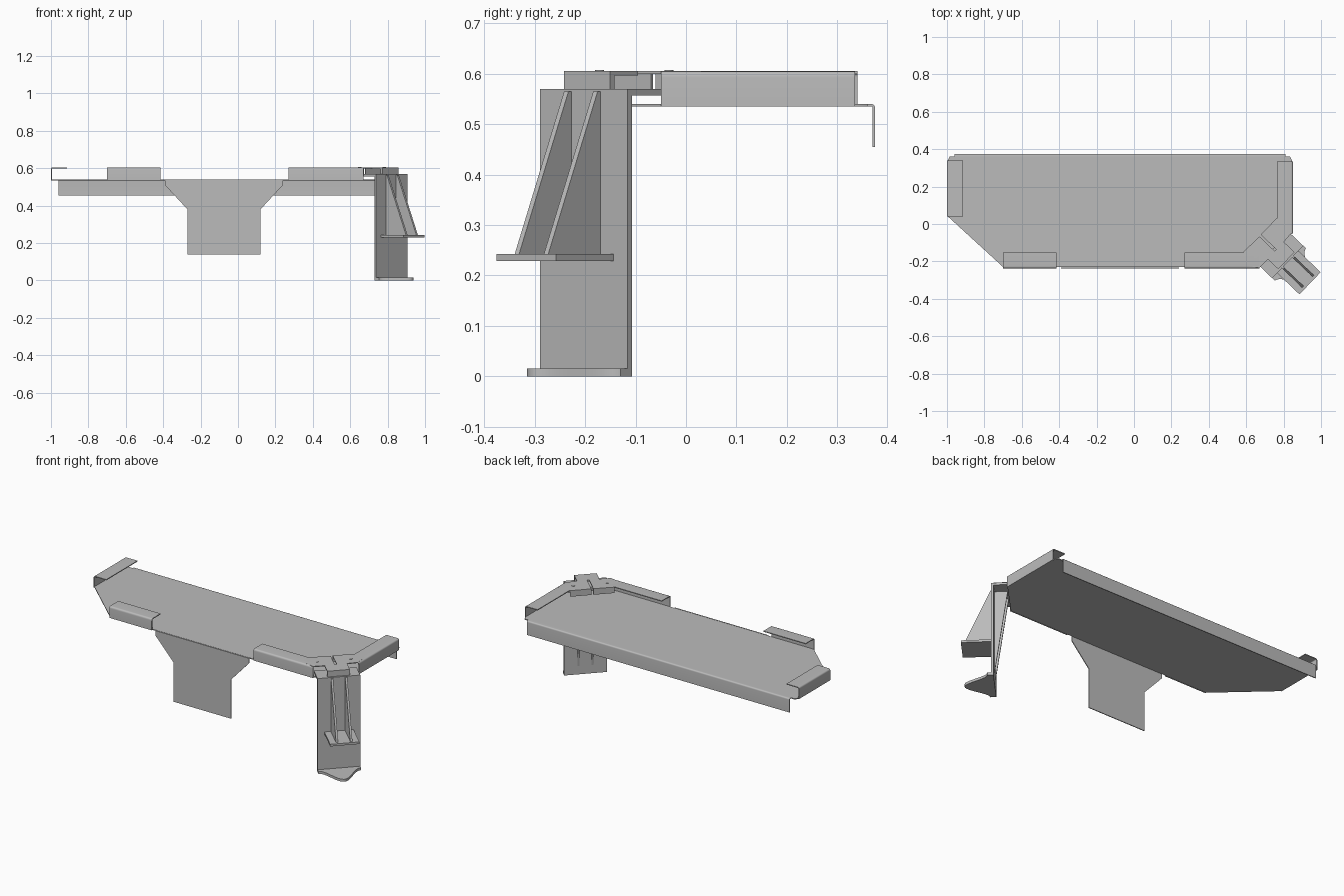
import bpy, bmesh, math
from mathutils import Vector

cube = bpy.data.objects.get("Cube")
if cube:
    bpy.data.objects.remove(cube)

steel = bpy.data.materials.new("plain_grey")
steel.use_nodes = True
GREY = (0.5, 0.5, 0.5, 1)
steel.diffuse_color = GREY
steel.node_tree.nodes["Principled BSDF"].inputs["Base Color"].default_value = GREY

SHEET = 0.005
# corner frame: T runs along the post face, N points outward
C = Vector((0.822, -0.203, 0))
ANG = math.radians(46.3)
T = Vector((math.cos(ANG), math.sin(ANG), 0))
N = Vector((math.sin(ANG), -math.cos(ANG), 0))
UP = Vector((0, 0, 1))


def P(t, n, z=0):
    return C + T * t + N * n + UP * z


def finish(name, bm):
    bmesh.ops.recalc_face_normals(bm, faces=bm.faces)
    me = bpy.data.meshes.new(name)
    bm.to_mesh(me)
    bm.free()
    me.materials.append(steel)
    ob = bpy.data.objects.new(name, me)
    bpy.context.collection.objects.link(ob)
    bpy.ops.object.select_all(action="DESELECT")
    ob.select_set(True)
    bpy.context.view_layer.objects.active = ob
    bpy.ops.object.shade_smooth_by_angle(angle=math.radians(35))
    return ob


def prism(name, pts, depth):
    """Extrude a flat outline along a vector."""
    bm = bmesh.new()
    face = bm.faces.new([bm.verts.new(p) for p in pts])
    new = bmesh.ops.extrude_face_region(bm, geom=[face], use_keep_orig=True)["geom"]
    bmesh.ops.translate(bm, vec=depth, verts=[v for v in new if isinstance(v, bmesh.types.BMVert)])
    return finish(name, bm)


def slab(name, outline, z, thick=SHEET):
    return prism(name, [Vector((p[0], p[1], z)) for p in outline], UP * thick)


def corner_slab(name, tn, z, thick=SHEET):
    return slab(name, [P(t, n) for t, n in tn], z, thick)


def fillet(path, r, steps=5):
    """Round the inner corners of a 2D path."""
    out = [Vector(path[0])]
    for a, b, c in zip(path, path[1:], path[2:]):
        a, b, c = Vector(a), Vector(b), Vector(c)
        s, e = b + (a - b).normalized() * r, b + (c - b).normalized() * r
        for i in range(steps + 1):
            u = i / steps
            out.append(s * (1 - u) ** 2 + b * 2 * u * (1 - u) + e * u * u)
    return out + [Vector(path[-1])]


def bent_strip(name, start, end, inward, path, r=0.012):
    """Sheet strip with a bent section of (inward distance, height)."""
    line = fillet(path, r)
    inner = []
    for i, p in enumerate(line):
        d = (line[min(i + 1, len(line) - 1)] - line[max(i - 1, 0)]).normalized()
        inner.append(p + Vector((d.y, -d.x)) * SHEET)
    s, inw = Vector(start), Vector(inward)
    pts = [s + inw * p.x + UP * p.y for p in line + inner[::-1]]
    return prism(name, pts, Vector(end) - s)


BASE, TOP = 0.535, 0.605

# main tray
slab("tray_plate", [(-0.995, 0.34), (-0.985, 0.36), (0.835, 0.36), (0.845, 0.34), (0.845, -0.05),
                    (0.67, -0.23), (-0.70, -0.23), (-0.995, 0.04)], BASE)
bent_strip("back_flange", (-0.96, 0.375, 0), (0.81, 0.375, 0), (0, -1, 0),
           [(0, 0.455), (0, BASE + SHEET), (0.03, BASE + SHEET)], 0.009)

# upturned edges with inward lips
LIP = [(0.02, BASE), (0, BASE), (0, TOP), (0.085, TOP)]
EDGE = LIP[1:]
bent_strip("right_edge", (-1, 0.04, 0), (-1, 0.34, 0), (1, 0, 0), EDGE)
bent_strip("left_edge", (0.85, -0.05, 0), (0.85, 0.335, 0), (-1, 0, 0), EDGE)
bent_strip("front_edge_right", (-0.70, -0.237, 0), (-0.415, -0.237, 0), (0, 1, 0), EDGE)
bent_strip("front_edge_left", (0.27, -0.237, 0), (0.67, -0.237, 0), (0, 1, 0), EDGE)

# corner tabs joining the lips, each with a short downturned end
IN = -0.205
slab("front_corner_tab", [(0.585, -0.15), (0.585, -0.22), (0.67, -0.235), P(-0.006, -0.085),
                          P(-0.006, IN)], TOP - SHEET)
slab("side_corner_tab", [(0.765, 0.03), P(0.006, IN), P(0.006, -0.085), (0.84, -0.05),
                         (0.84, 0.03)], TOP - SHEET)
for side, label in ((-1, "front"), (1, "side")):
    corner_slab(label + "_tab_end", [(side * 0.006, IN), (side * 0.125, IN),
                                     (side * 0.125, IN + SHEET), (side * 0.006, IN + SHEET)],
                0.568, TOP - 0.568)
    # rivet heads
    bm = bmesh.new()
    bmesh.ops.create_cone(bm, cap_ends=True, segments=16, radius1=0.009, radius2=0.009, depth=0.004)
    bmesh.ops.translate(bm, vec=P(side * 0.095, -0.145, TOP), verts=bm.verts)
    finish(label + "_tab_rivet", bm)

# front apron
half, neck, mid = 0.315, 0.195, -0.075
right_side = [(-half, BASE + SHEET), (-half, 0.51), (-neck, 0.38), (-neck, 0.14)]
apron = right_side + [(-x, z) for x, z in reversed(right_side)]
prism("front_apron", [Vector((mid + x, -0.237, z)) for x, z in apron], Vector((0, SHEET, 0)))

# corner post
W, THICK = 0.12, 0.013


def rect(w, n0, n1):
    return [(-w, n0), (w, n0), (w, n1), (-w, n1)]


corner_slab("post", rect(W, -THICK, 0), 0, 0.57)
corner_slab("post_cap", rect(W, -0.105, -THICK), 0.557, 0.013)
corner_slab("post_hook_front", rect(0.063, -0.022, -0.01), 0.57, 0.035)
corner_slab("post_hook_top", rect(0.063, -0.09, -0.01), 0.597, 0.008)

# bell-shaped foot
bell = [(W * (i / 12 - 1), 0.02 + 0.065 * (1 - math.cos(math.pi * i / 12))) for i in range(25)]
corner_slab("post_foot", [(-W, -THICK)] + bell + [(W, -THICK)], 0, 0.015)

# bracket shelf with its front and rear ribs
corner_slab("bracket_shelf", rect(0.082, 0, 0.165), 0.229, 0.013)
for side in (-1, 1):
    t = side * 0.04 - 0.006
    prism("bracket_rib", [P(t, 0, 0.565), P(t, 0.008, 0.565), P(t, 0.15, 0.242), P(t, 0, 0.242)], T * 0.012)
    prism("rear_rib", [P(t, -THICK, 0.557), P(t, -0.085, 0.557), P(t, -THICK, 0.05)], T * 0.012)
